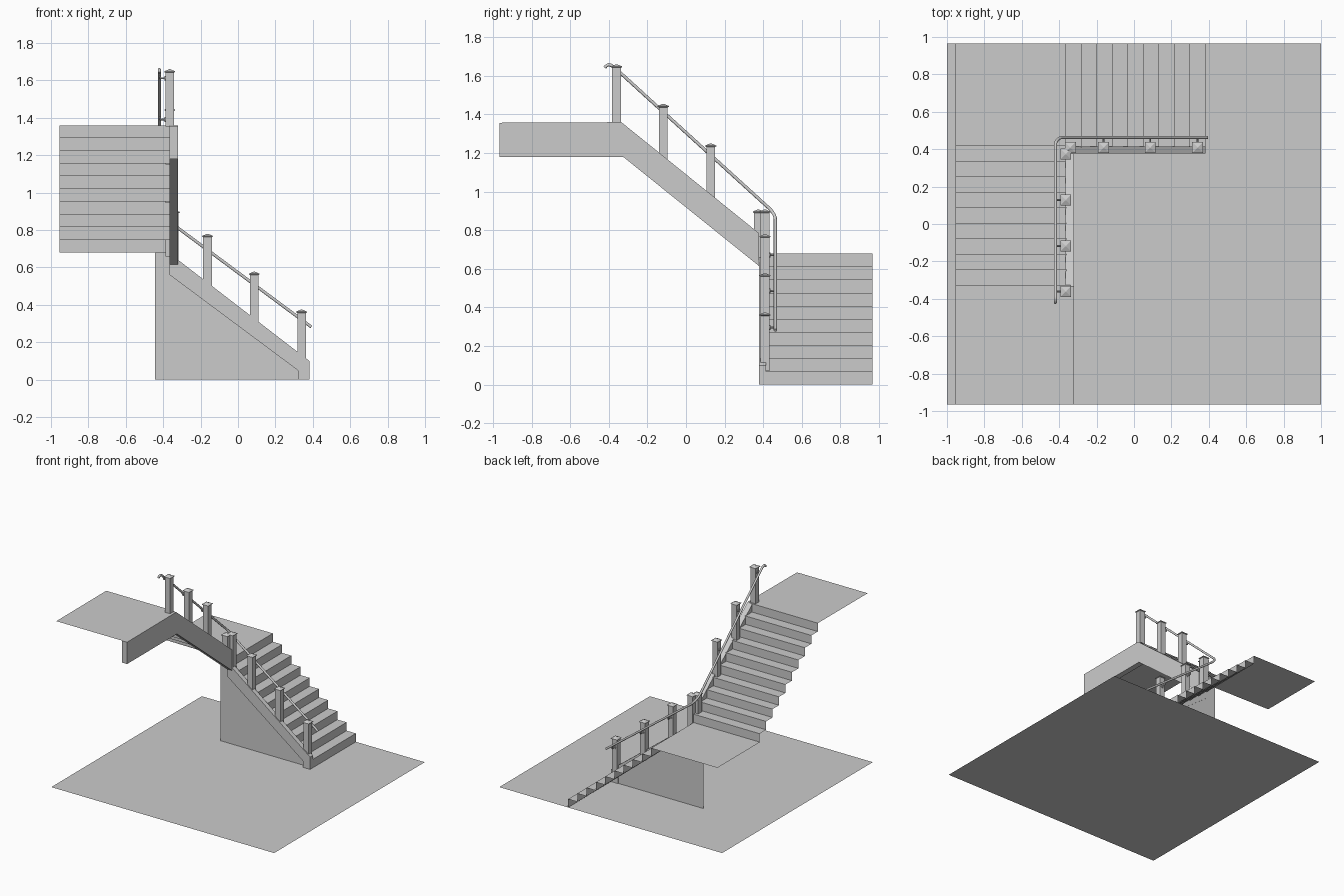
import bpy, bmesh, math
from mathutils import Vector

if "Cube" in bpy.data.objects:
    bpy.data.objects.remove(bpy.data.objects["Cube"])

RISE, GO = 0.068, 0.0828


def make(name, verts, faces):
    me = bpy.data.meshes.new(name)
    me.from_pydata(verts, [], faces)
    me.update()
    ob = bpy.data.objects.new(name, me)
    bpy.context.collection.objects.link(ob)
    return ob


def ribbon(name, a, b):
    # open sheet between two matching polylines
    n = len(a)
    return make(name, a + b, [(i, i + 1, n + i + 1, n + i) for i in range(n - 1)])


def prism(name, a, b):
    # closed solid between two matching polygons
    n = len(a)
    sides = [(i, (i + 1) % n, n + (i + 1) % n, n + i) for i in range(n)]
    ob = make(name, a + b, sides + [tuple(range(n)), tuple(range(2 * n - 1, n - 1, -1))])
    bm = bmesh.new()
    bm.from_mesh(ob.data)
    bmesh.ops.recalc_face_normals(bm, faces=bm.faces)
    bm.to_mesh(ob.data)
    bm.free()
    return ob


def steps(start, base):
    # zigzag of ten risers and nine treads, travelling in the negative direction
    pts = []
    for i in range(10):
        p = start - GO * i
        pts += [(p, base + RISE * i), (p, base + RISE * (i + 1))]
    return pts


# floor
make("floor", [(-1, -.965, 0), (1, -.965, 0), (1, .965, 0), (-1, .965, 0)], [(0, 1, 2, 3)])

# lower flight with middle landing
low = steps(.382, 0)
ribbon("lower_flight", [(x, .41, z) for x, z in low], [(x, .965, z) for x, z in low])
make("middle_landing", [(-.958, .42, .68), (-.363, .41, .68), (-.363, .965, .68), (-.958, .965, .68)],
     [(0, 1, 2, 3)])

# upper flight with top landing
up = steps(.42, .68)
ribbon("upper_flight", [(-.955, y, z) for y, z in up], [(-.36, y, z) for y, z in up])
make("top_landing", [(-.955, -.965, 1.358), (-.34, -.965, 1.358), (-.34, -.325, 1.36), (-.955, -.325, 1.36)],
     [(0, 1, 2, 3)])

# side wall under the lower flight
wall = [(-.445, 0), (.375, 0), (.375, .06), (-.365, .64), (-.365, .68), (-.445, .68)]
make("side_wall", [(x, .41, z) for x, z in wall], [tuple(range(6))])

# stringers
s1 = [(.32, 0), (.382, 0), (.382, .10), (-.365, .675), (-.365, .56), (.32, .05)]
prism("lower_stringer", [(x, .378, z) for x, z in s1], [(x, .415, z) for x, z in s1])
s2 = [(.378, .615), (.378, .785), (-.335, 1.36), (-.965, 1.357), (-.965, 1.18), (-.325, 1.18)]
prism("upper_stringer", [(-.365, y, z) for y, z in s2], [(-.32, y, z) for y, z in s2])


def post(name, x, y, bottom, top):
    # square shaft with a flared cap and a pyramid top
    rings = [(.023, bottom), (.023, top - .018), (.029, top - .015), (.029, top - .011), (.003, top)]
    v = [(x + sx * r, y + sy * r, z) for r, z in rings
         for sx, sy in ((-1, -1), (1, -1), (1, 1), (-1, 1))]
    f = [(4 * k + i, 4 * k + (i + 1) % 4, 4 * k + 4 + (i + 1) % 4, 4 * k + 4 + i)
         for k in range(len(rings) - 1) for i in range(4)]
    make(name, v, f + [(3, 2, 1, 0), (16, 17, 18, 19)])


def tube(name, pts, r, sides=2):
    cu = bpy.data.curves.new(name, 'CURVE')
    cu.dimensions = '3D'
    cu.bevel_depth = r
    cu.bevel_resolution = sides
    cu.use_fill_caps = True
    sp = cu.splines.new('POLY')
    sp.points.add(len(pts) - 1)
    for p, q in zip(sp.points, pts):
        p.co = (*q, 1)
        p.radius = 1
    sp.use_smooth = True
    ob = bpy.data.objects.new(name, cu)
    bpy.context.collection.objects.link(ob)


def rail_low(x):
    return .285 + (.385 - x) * .745


def rail_up(y):
    return .91 + (.435 - y) * .91


# posts and their rail brackets
for i, (x, top) in enumerate([(.34, .375), (.087, .578), (-.163, .78), (-.34, .908)]):
    post(f"lower_post_{i}", x, .409, top - (.305 if i < 3 else .29), top)
    if i < 3:
        z = rail_low(x)
        tube(f"lower_bracket_{i}", [(x, .43, z - .022), (x, .46, z - .022), (x, .465, z)], .005)
        tube(f"lower_bracket_plate_{i}", [(x, .43, z - .022), (x, .437, z - .022)], .013)
for i, (y, top) in enumerate([(-.36, 1.66), (-.118, 1.455), (.128, 1.25), (.375, .908)]):
    post(f"upper_post_{i}", -.365, y, top - (.305 if i < 3 else .25), top)
    if i < 3:
        z = rail_up(y)
        tube(f"upper_bracket_{i}", [(-.386, y, z - .022), (-.415, y, z - .022), (-.42, y, z)], .005)
        tube(f"upper_bracket_plate_{i}", [(-.386, y, z - .022), (-.393, y, z - .022)], .013)

# handrail bending round the corner and curling over at the top
path = [(.392, .463, .282), (.385, .463, .287), (-.38, .463, rail_low(-.38))]
z0, z1 = rail_low(-.38), rail_up(.42)
for k in range(1, 6):
    a = math.pi / 2 * k / 6
    path.append((-.38 - .04 * math.sin(a), .423 + .04 * math.cos(a), z0 + (z1 - z0) * k / 6))
path += [(-.42, .42, z1), (-.42, -.375, rail_up(-.375)), (-.42, -.39, 1.655),
         (-.42, -.402, 1.658), (-.42, -.415, 1.65), (-.42, -.42, 1.642)]
tube("handrail", path, .0085, 3)
